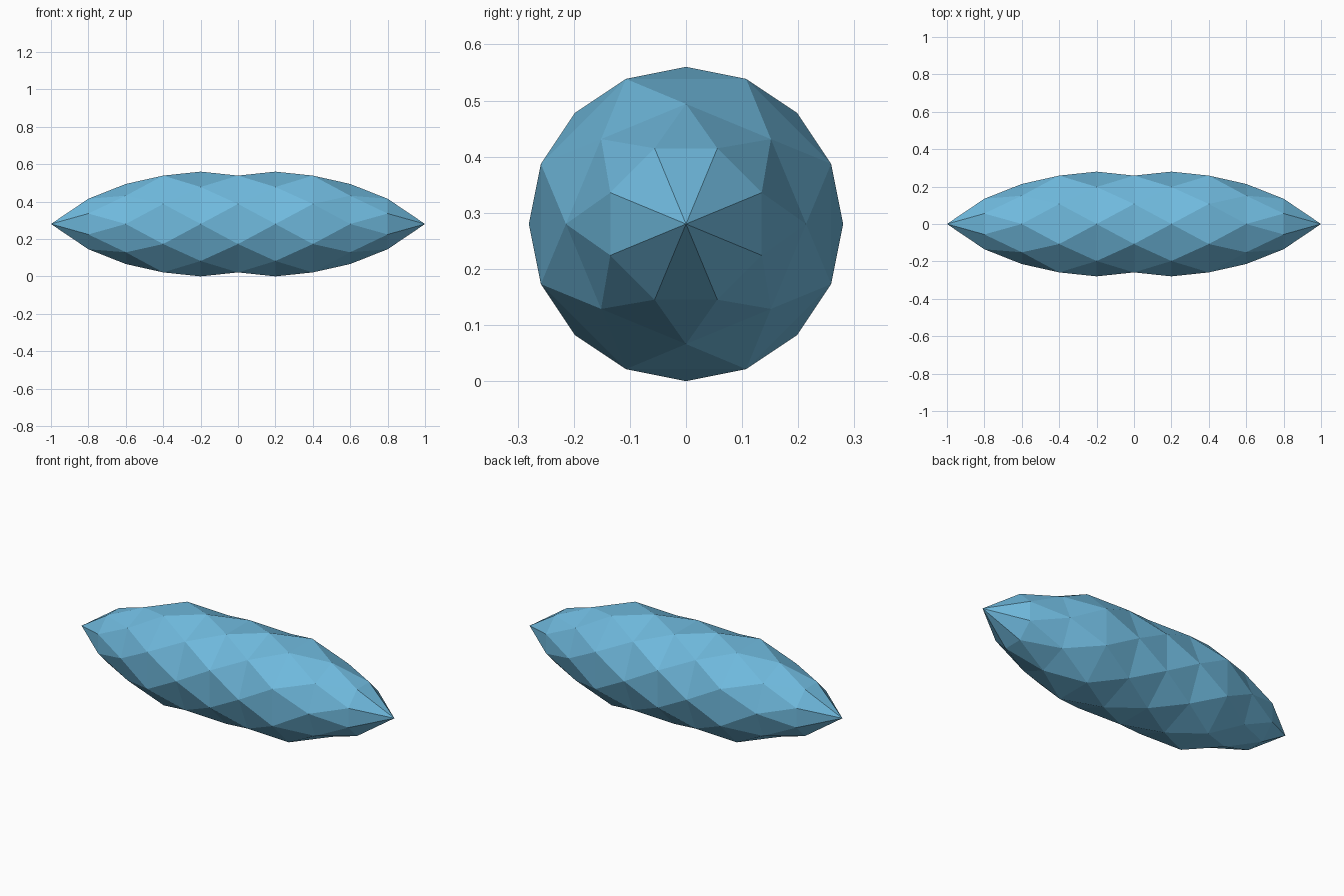
import bpy, bmesh, math

if "Cube" in bpy.data.objects:
    bpy.data.objects.remove(bpy.data.objects["Cube"])

SIDES = 8
STEP = 0.2
CENTRE_Z = 0.28
RADII = {0: 0.28, 1: 0.28, 2: 0.28, 3: 0.214, 4: 0.146}  # by ring distance from the middle

blue = bpy.data.materials.new("sky blue")
blue.diffuse_color = (0.16, 0.49, 0.73, 1)
blue.use_nodes = True
blue.node_tree.nodes["Principled BSDF"].inputs["Base Color"].default_value = blue.diffuse_color

bm = bmesh.new()


def ring(k):
    """Eight points around the long axis; every second ring is turned half a step."""
    r, turn = RADII[abs(k)], 0.5 * (k % 2 == 0)
    angles = [(i + turn) * math.tau / SIDES for i in range(SIDES)]
    return [bm.verts.new((k * STEP, r * math.sin(a), CENTRE_Z + r * math.cos(a))) for a in angles]


# Staggered rings joined by triangle bands
rings = {k: ring(k) for k in range(-4, 5)}
for k in range(-4, 4):
    straight, turned = (rings[k + 1], rings[k]) if k % 2 == 0 else (rings[k], rings[k + 1])
    for i in range(SIDES):
        j = (i + 1) % SIDES
        bm.faces.new((straight[i], straight[j], turned[i]))
        bm.faces.new((turned[i], turned[j], straight[j]))

# Pointed ends
for k in (-4, 4):
    tip = bm.verts.new((math.copysign(1.0, k), 0, CENTRE_Z))
    for i in range(SIDES):
        bm.faces.new((tip, rings[k][i], rings[k][(i + 1) % SIDES]))

bmesh.ops.recalc_face_normals(bm, faces=bm.faces)
mesh = bpy.data.meshes.new("faceted_spindle")
bm.to_mesh(mesh)
bm.free()
mesh.materials.append(blue)
bpy.context.collection.objects.link(bpy.data.objects.new("faceted_spindle", mesh))
